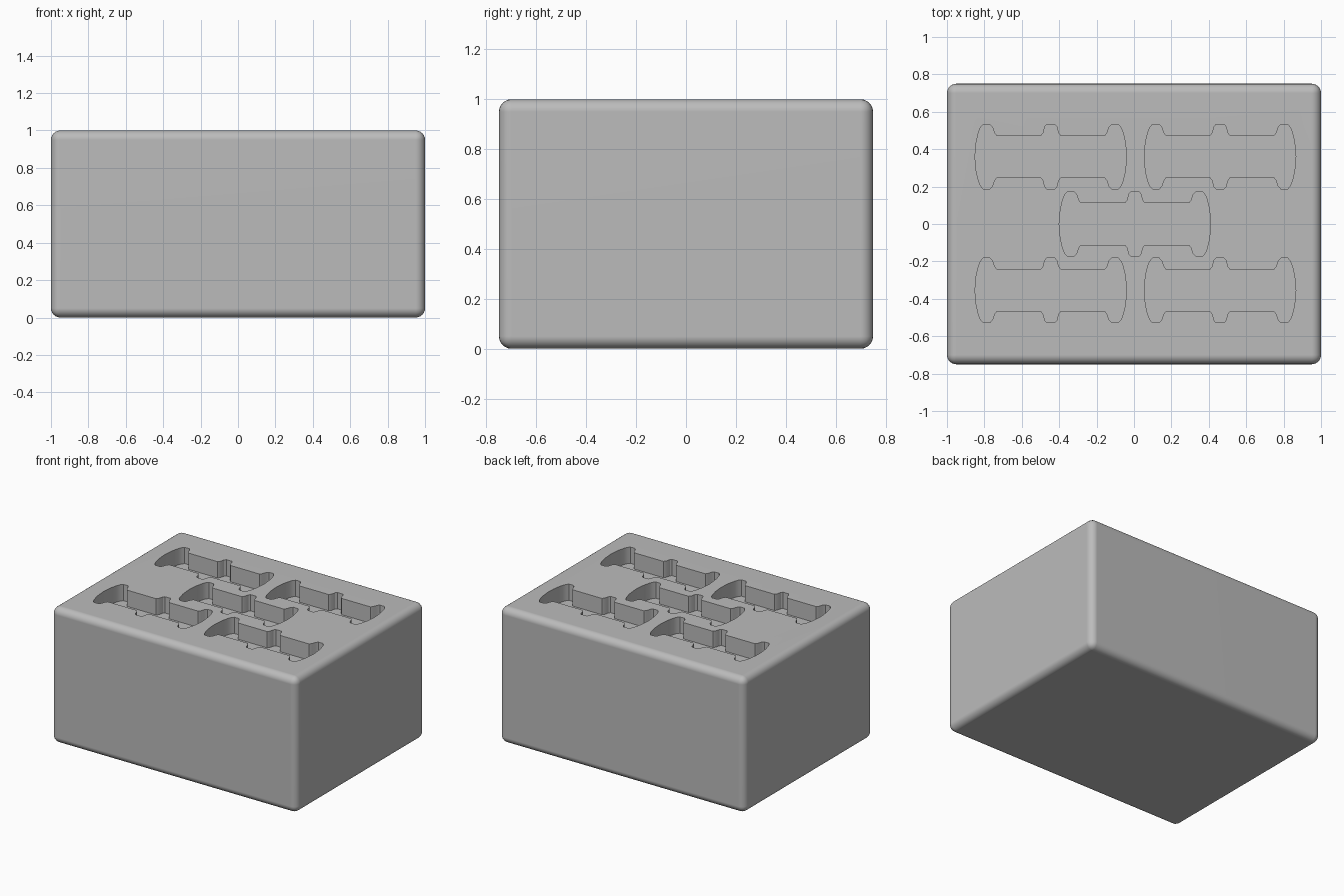
import bpy
import bmesh
import math

# Remove the default cube
if "Cube" in bpy.data.objects:
    bpy.data.objects.remove(bpy.data.objects["Cube"], do_unlink=True)

SIZE = (2.0, 1.5, 1.0)
EDGE_RADIUS = 0.05
POCKET_DEPTH = 0.12
POCKET_CENTRES = [(-0.445, 0.36), (0.46, 0.36), (0.005, 0.0),
                  (-0.445, -0.355), (0.46, -0.355)]

# One quarter of the pocket outline, from the middle lobe round to the end
QUARTER = [(0.022, 0.172), (0.032, 0.16), (0.04, 0.128), (0.052, 0.112),
           (0.29, 0.112), (0.302, 0.128), (0.312, 0.158), (0.325, 0.172),
           (0.362, 0.172), (0.376, 0.155), (0.386, 0.13), (0.398, 0.08),
           (0.402, 0.04), (0.405, 0.0)]


def make_material(name, colour):
    mat = bpy.data.materials.new(name)
    mat.use_nodes = True
    mat.diffuse_color = colour
    mat.node_tree.nodes["Principled BSDF"].inputs["Base Color"].default_value = colour
    return mat


def add_object(name, bm, material):
    mesh = bpy.data.meshes.new(name)
    bmesh.ops.recalc_face_normals(bm, faces=bm.faces)
    bm.to_mesh(mesh)
    bm.free()
    mesh.materials.append(material)
    obj = bpy.data.objects.new(name, mesh)
    bpy.context.collection.objects.link(obj)
    return obj


def pocket_outline():
    upper_right = QUARTER
    lower_right = [(x, -y) for x, y in reversed(QUARTER[:-1])]
    right = upper_right + lower_right
    return right + [(-x, y) for x, y in reversed(right)]


grey = make_material("plain grey", (0.5, 0.5, 0.5, 1.0))

# Block with rounded edges
bm = bmesh.new()
bmesh.ops.create_cube(bm, size=1)
bmesh.ops.scale(bm, vec=SIZE, verts=bm.verts)
bmesh.ops.translate(bm, vec=(0, 0, SIZE[2] / 2), verts=bm.verts)
bmesh.ops.bevel(bm, geom=list(bm.edges), offset=EDGE_RADIUS, segments=6,
                profile=0.5, affect='EDGES')
block = add_object("block", bm, grey)

# Cutter holding all five pocket shapes
bm = bmesh.new()
for cx, cy in POCKET_CENTRES:
    verts = [bm.verts.new((cx + x, cy + y, SIZE[2] - POCKET_DEPTH))
             for x, y in pocket_outline()]
    floor = bm.faces.new(verts)
    raised = bmesh.ops.extrude_face_region(bm, geom=[floor])["geom"]
    bmesh.ops.translate(bm, vec=(0, 0, POCKET_DEPTH * 2),
                        verts=[v for v in raised if isinstance(v, bmesh.types.BMVert)])
cutter = add_object("pocket_cutter", bm, grey)
cutter.hide_render = True

# Cut the pockets into the top
cut = block.modifiers.new("Pockets", 'BOOLEAN')
cut.operation = 'DIFFERENCE'
cut.solver = 'EXACT'
cut.object = cutter
bpy.ops.object.select_all(action='DESELECT')
bpy.context.view_layer.objects.active = block
block.select_set(True)
bpy.ops.object.modifier_apply(modifier=cut.name)
bpy.data.objects.remove(cutter, do_unlink=True)

# Smooth rounded edges, flat sides, crisp pocket rims
bpy.ops.object.shade_smooth_by_angle(angle=math.radians(25))
weighted = block.modifiers.new("Flat sides", 'WEIGHTED_NORMAL')
weighted.keep_sharp = True
